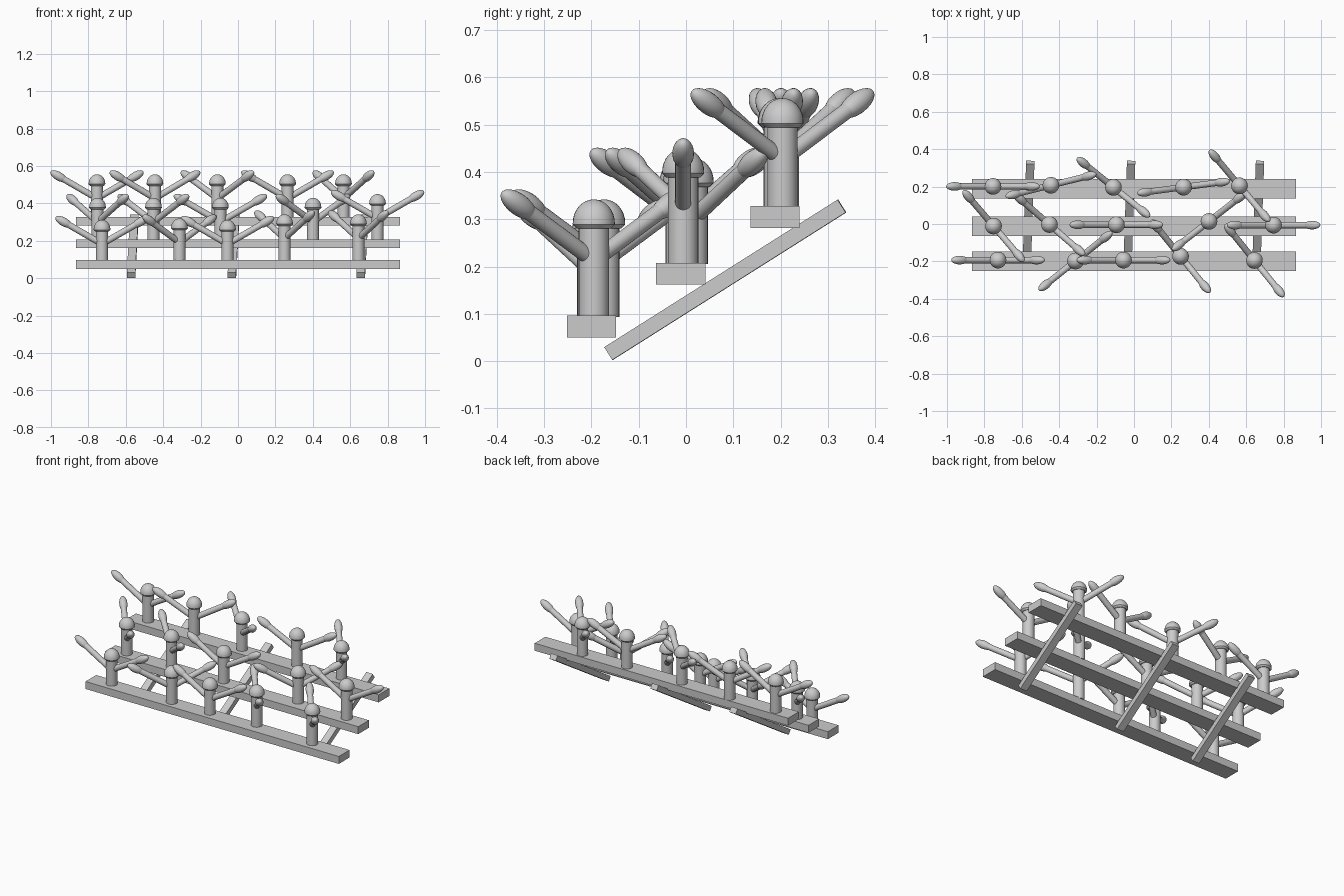
import bpy, bmesh, math
from mathutils import Vector, Matrix

if "Cube" in bpy.data.objects:
    bpy.data.objects.remove(bpy.data.objects["Cube"])


def finish(bm, name, smooth=False):
    bmesh.ops.recalc_face_normals(bm, faces=bm.faces)
    me = bpy.data.meshes.new(name)
    bm.to_mesh(me)
    bm.free()
    ob = bpy.data.objects.new(name, me)
    bpy.context.collection.objects.link(ob)
    if smooth:
        bpy.ops.object.select_all(action='DESELECT')
        ob.select_set(True)
        bpy.context.view_layer.objects.active = ob
        bpy.ops.object.shade_smooth_by_angle(angle=math.radians(35))
    return ob


def box(name, size, matrix):
    bm = bmesh.new()
    bmesh.ops.create_cube(bm, size=1, matrix=matrix @ Matrix.Diagonal((*size, 1)))
    return finish(bm, name)


def lathe(name, profile, matrix, steps=28):
    # Revolve (radius, height) points around local z
    bm = bmesh.new()
    verts = [bm.verts.new((r, 0, z)) for r, z in profile]
    edges = [bm.edges.new(p) for p in zip(verts, verts[1:])]
    bmesh.ops.spin(bm, geom=verts + edges, cent=(0, 0, 0), axis=(0, 0, 1),
                   angle=2 * math.pi, steps=steps)
    bmesh.ops.remove_doubles(bm, verts=bm.verts, dist=1e-5)
    bm.transform(matrix)
    return finish(bm, name, True)


# Peg profiles: domed cap and rounded club head
N = 8
CAP = [(0, -0.062), (0.036, -0.062), (0.0445, -0.053)] + [
    (0.0445 * math.cos(math.pi / 2 * i / N), -0.050 + 0.050 * math.sin(math.pi / 2 * i / N))
    for i in range(N + 1)]
CAP[-1] = (0, 0)
HEAD = [(0.023 * math.sin(math.pi * i / 14), 0.237 - 0.05 * math.cos(math.pi * i / 14))
        for i in range(15)]
HEAD[0], HEAD[-1] = (0, 0.187), (0, 0.287)
ROD = [(0, 0), (0.017, 0), (0.017, 0.225), (0, 0.225)]


def peg(row, x, y, base, top, angle):
    lathe(row + "_post", [(0, base), (0.032, base), (0.032, top - 0.055), (0, top - 0.055)],
          Matrix.Translation((x, y, 0)))
    lathe(row + "_cap", CAP, Matrix.Translation((x, y, top)))
    # Two opposite arms rising at 30 degrees
    for turn in (0, 180):
        m = (Matrix.Translation((x, y, top - 0.129))
             @ Matrix.Rotation(math.radians(angle + turn), 4, 'Z')
             @ Matrix.Rotation(math.radians(60), 4, 'Y'))
        lathe(row + "_arm", ROD, m, 20)
        lathe(row + "_arm_tip", HEAD, m, 20)


# Rows: plank y, plank z, pegs (x, y, cap top, arm angle)
ROWS = {
    "front": (-0.2, 0.0735, [(-0.727, -0.193, 0.312, 0), (-0.313, -0.198, 0.32, 38.5),
                             (-0.056, -0.193, 0.312, 0), (0.249, -0.173, 0.342, -51),
                             (0.644, -0.195, 0.342, -51)]),
    "middle": (-0.011, 0.185, [(-0.751, -0.011, 0.43, -49.5), (-0.452, -0.003, 0.43, -41),
                               (-0.094, -0.004, 0.43, 0), (0.401, 0.014, 0.43, 38),
                               (0.746, -0.006, 0.45, 0)]),
    "back": (0.188, 0.305, [(-0.754, 0.201, 0.556, 0), (-0.444, 0.207, 0.556, 14),
                            (-0.11, 0.196, 0.556, -39), (0.265, 0.197, 0.556, 7.5),
                            (0.564, 0.204, 0.556, -50)]),
}
for row, (py, pz, pegs) in ROWS.items():
    box(row + "_plank", (1.73, 0.104, 0.046), Matrix.Translation((0, py, pz)))
    for x, y, top, angle in pegs:
        peg(row, x, y, pz + 0.02, top, angle)

# Sloped support struts under the planks
for x in (-0.563, -0.024, 0.665):
    m = (Matrix.Translation((x, 0.083, 0.172)) @ Matrix.Rotation(math.radians(-2), 4, 'Z')
         @ Matrix.Rotation(math.atan2(0.312, 0.494), 4, 'X'))
    box("support_strut", (0.045, 0.584, 0.032), m)
